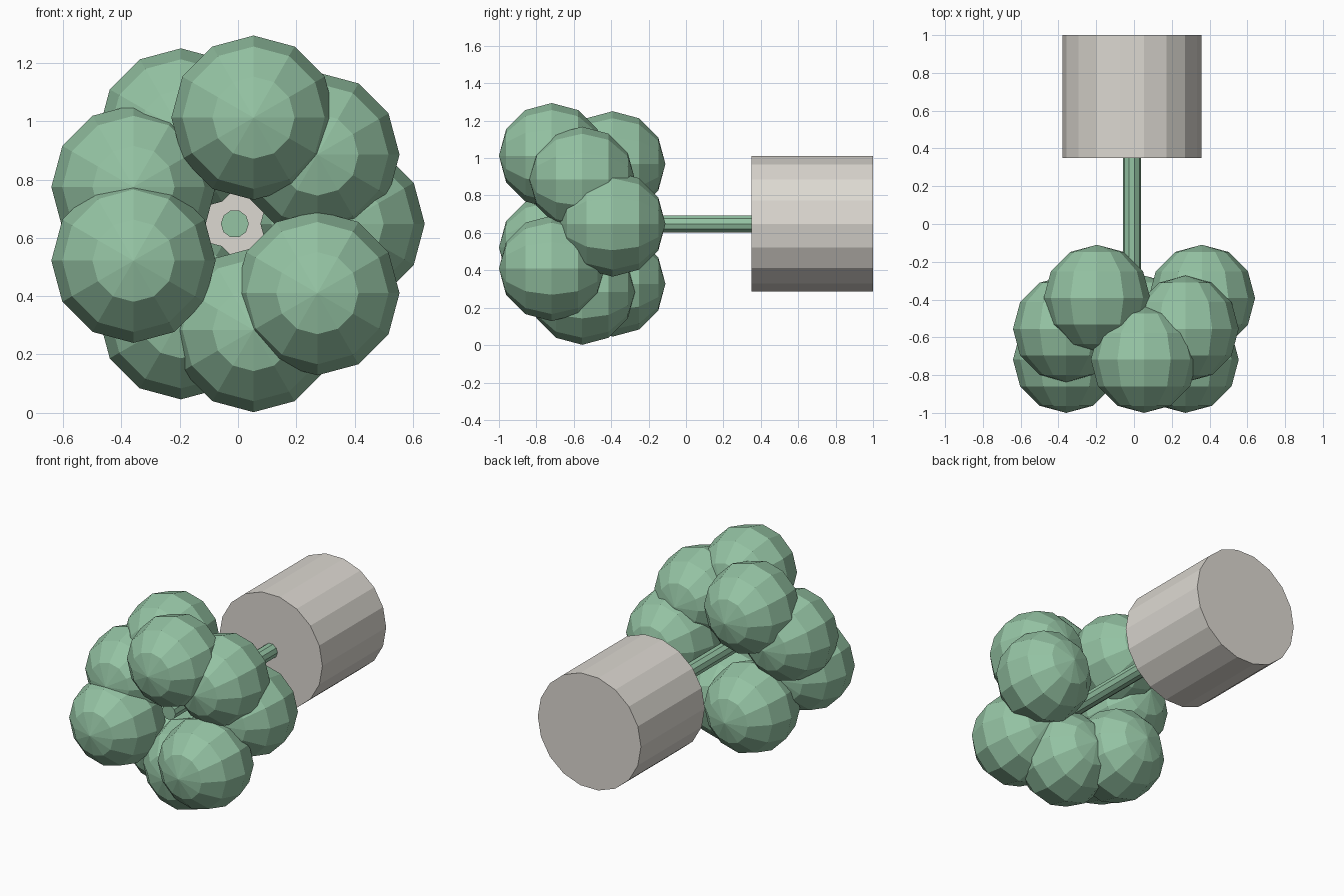
import bpy
from math import radians, cos, sin

if "Cube" in bpy.data.objects:
    bpy.data.objects.remove(bpy.data.objects["Cube"])

CX, CZ = -0.011, 0.648      # long axis of the plant, running along y


def material(name, rgb):
    m = bpy.data.materials.new(name)
    m.diffuse_color = (*rgb, 1)
    m.use_nodes = True
    m.node_tree.nodes["Principled BSDF"].inputs["Base Color"].default_value = m.diffuse_color
    return m


def finish(name, mat):
    # turn the primitive's z axis onto y, with a corner pointing to +x
    ob = bpy.context.object
    ob.name = name
    ob.rotation_euler = (radians(90), 0, 0)
    ob.data.materials.append(mat)
    return ob


def rod(name, sides, r, y0, y1, mat):
    bpy.ops.mesh.primitive_cylinder_add(vertices=sides, radius=r, depth=y1 - y0,
                                        location=(CX, (y0 + y1) / 2, CZ))
    ob = finish(name, mat)
    ob.rotation_euler = (radians(90), radians(90), 0)
    return ob


def ball(name, angle, y, mat):
    a = radians(angle)
    bpy.ops.mesh.primitive_uv_sphere_add(
        segments=12, ring_count=6, radius=0.282,
        location=(CX + 0.37 * cos(a), y, CZ + 0.37 * sin(a)))
    return finish(name, mat)


green = material("leaf_green", (0.30, 0.55, 0.37))
clay = material("pale_clay", (0.72, 0.69, 0.64))

# Pot and stem
pot = rod("pot", 18, 0.368, 0.35, 1.0, clay)
stem = rod("stem", 10, 0.048, -0.69, 0.36, green)
for ob in (pot, stem):
    # bake the spin about the long axis, then the tilt onto y
    ob.rotation_euler = (0, 0, radians(90))
    bpy.context.view_layer.update()
    ob.data.transform(ob.rotation_euler.to_matrix().to_4x4())
    ob.rotation_euler = (radians(90), 0, 0)

# Foliage: nine balls spiralling round the stem in three layers
for i in range(9):
    ball(f"foliage_{i + 1}", 40 * i, (-0.392, -0.555, -0.718)[i % 3], green)
